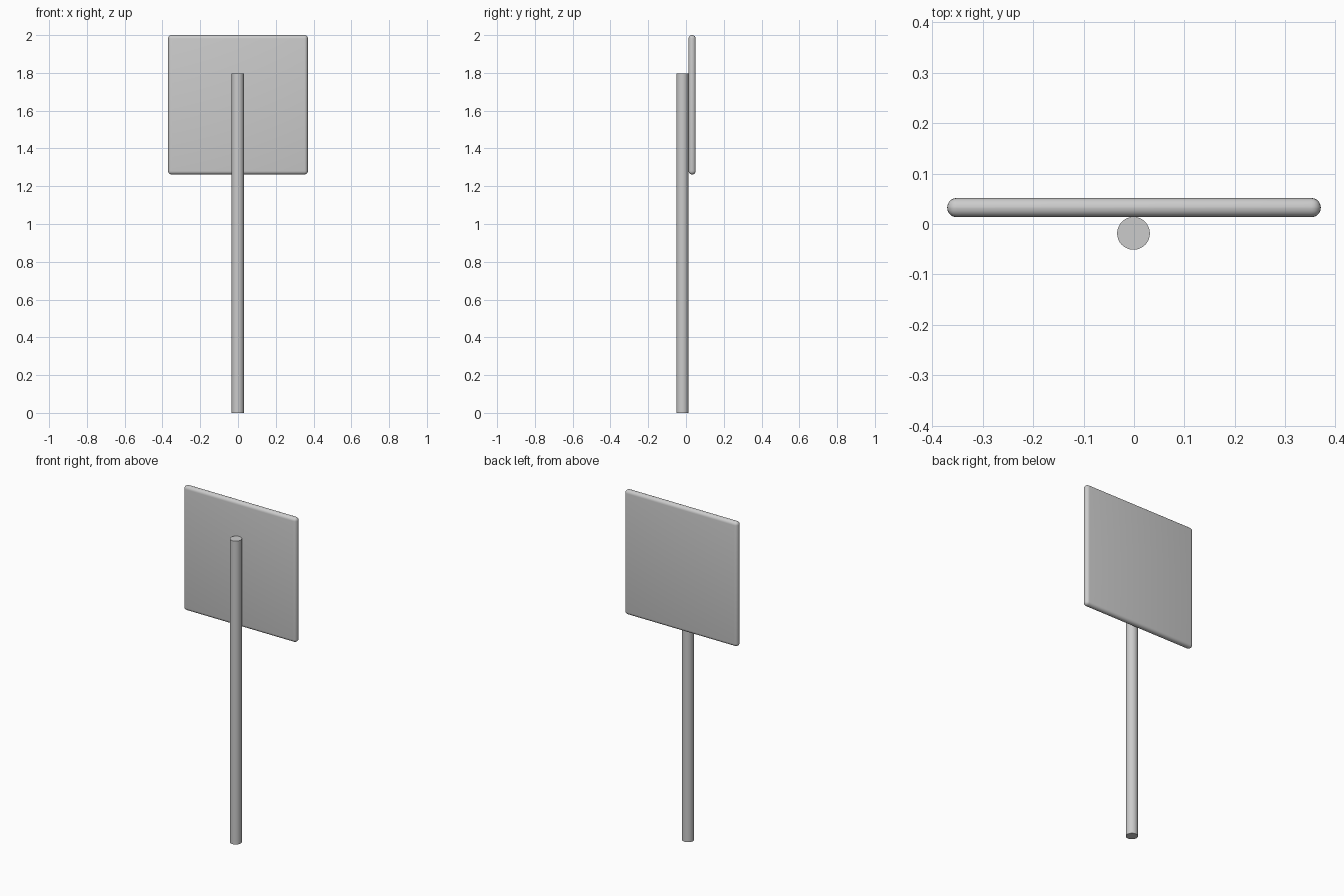
import bpy
import math

if "Cube" in bpy.data.objects:
    bpy.data.objects.remove(bpy.data.objects["Cube"])

# Round post standing on the ground
POST_R, POST_H = 0.0325, 1.797
bpy.ops.mesh.primitive_cylinder_add(vertices=32, radius=POST_R, depth=POST_H,
                                    location=(-0.001, -0.0185, POST_H / 2))
post = bpy.context.object
post.name = "post"
bpy.ops.object.shade_smooth_by_angle(angle=math.radians(30))

# Square sign panel with rounded rim, fixed behind the post
WIDTH, THICK, BOTTOM, TOP = 0.74, 0.038, 1.262, 2.0
bpy.ops.mesh.primitive_cube_add(size=1, location=(0, 0.0325, (BOTTOM + TOP) / 2))
panel = bpy.context.object
panel.name = "sign_panel"
panel.scale = (WIDTH, THICK, TOP - BOTTOM)
bpy.ops.object.transform_apply(location=False, rotation=False, scale=True)
rim = panel.modifiers.new("rounded_rim", 'BEVEL')
rim.width = 0.0185
rim.segments = 5
bpy.ops.object.modifier_apply(modifier=rim.name)
bpy.ops.object.shade_smooth_by_angle(angle=math.radians(30))
